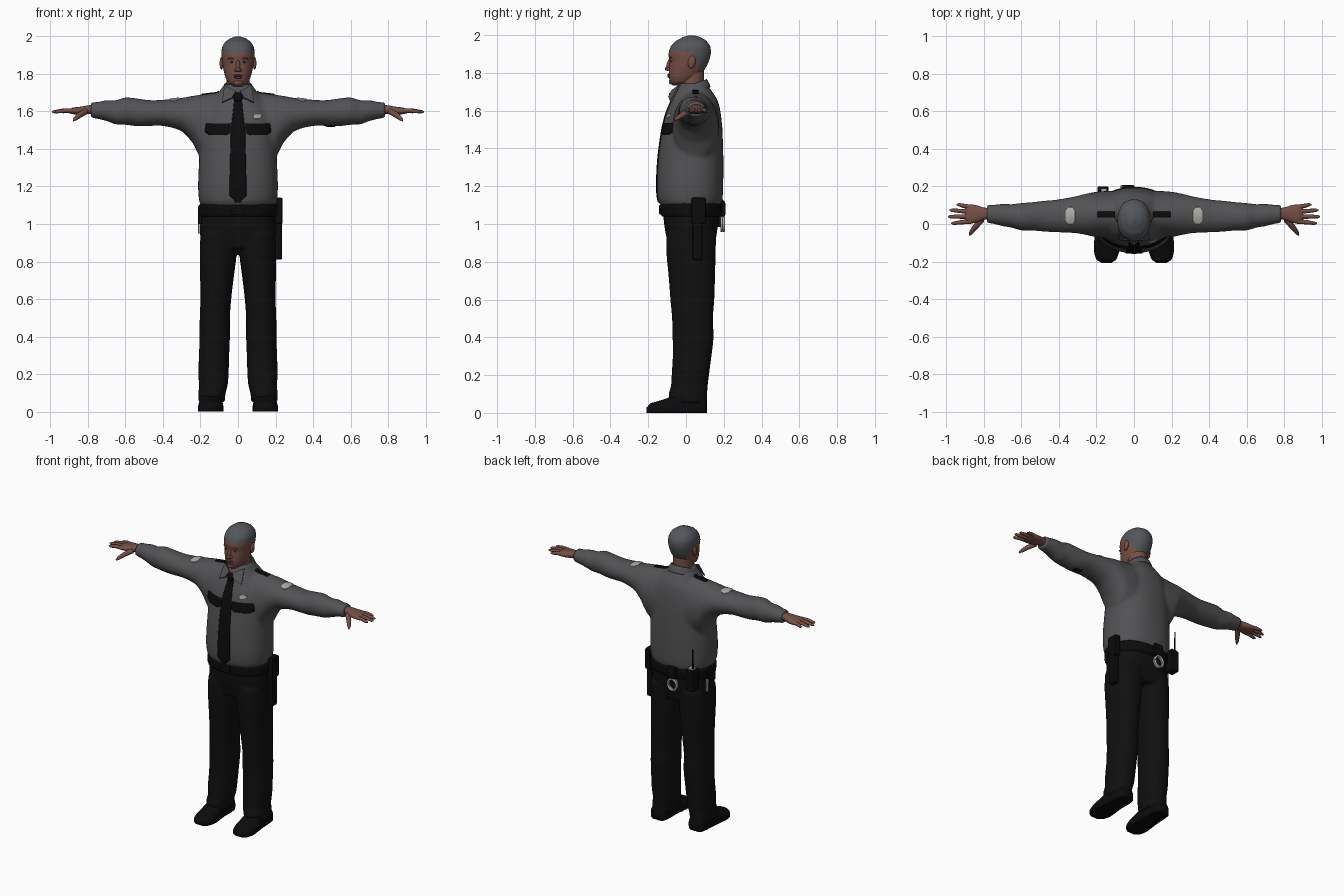
import bpy, bmesh, math
from mathutils import Matrix, Vector

if "Cube" in bpy.data.objects:
    bpy.data.objects.remove(bpy.data.objects["Cube"])


def material(name, r, g, b):
    m = bpy.data.materials.new(name)
    m.diffuse_color = (r, g, b, 1)
    m.use_nodes = True
    m.node_tree.nodes["Principled BSDF"].inputs["Base Color"].default_value = m.diffuse_color
    return m


SHIRT = material("shirt_grey", .085, .085, .09)
TROUSER = material("trouser_black", .005, .005, .005)
BLACK = material("gear_black", .0035, .0035, .004)
SKIN = material("skin_brown", .18, .078, .06)
LIP = material("lip_brown", .12, .045, .04)
HAIR = material("hair_grey", .085, .095, .105)
SILVER = material("silver", .4, .4, .4)
PATCH = material("patch_pale", .42, .42, .38)
EYE = material("eye_white", .3, .27, .25)


def finish(name, bm, mats, mirror=False, smooth=True):
    bmesh.ops.recalc_face_normals(bm, faces=bm.faces)
    me = bpy.data.meshes.new(name)
    bm.to_mesh(me)
    bm.free()
    for m in mats:
        me.materials.append(m)
    for p in me.polygons:
        p.use_smooth = smooth
    ob = bpy.data.objects.new(name, me)
    bpy.context.collection.objects.link(ob)
    if mirror:
        ob.modifiers.new("mirror", 'MIRROR').use_clip = False
    return ob


def loft(bm, axis, sections, power=2.0, seg=32, steps=4, floor=None, caps=True):
    """Smooth skin through sections (t, a_min, a_max, b_min, b_max) along an axis."""
    S, rows = sections, []
    for i in range(len(S) - 1):
        p0, p1, p2, p3 = S[max(i - 1, 0)], S[i], S[i + 1], S[min(i + 2, len(S) - 1)]
        for k in range(steps):
            u = k / steps
            row = [.5 * (2 * b + (c - a) * u + (2 * a - 5 * b + 4 * c - d) * u * u
                         + (3 * b - a - 3 * c + d) * u ** 3) for a, b, c, d in zip(p0, p1, p2, p3)]
            row[0] = p1[0] + (p2[0] - p1[0]) * u
            rows.append(row)
    rows.append(S[-1])
    rings = []
    for t, a0, a1, b0, b1 in rows:
        ring = []
        for k in range(seg):
            c, s = math.cos(2 * math.pi * k / seg), math.sin(2 * math.pi * k / seg)
            a = (a0 + a1) / 2 + (a1 - a0) / 2 * math.copysign(abs(c) ** (2 / power), c)
            b = (b0 + b1) / 2 + (b1 - b0) / 2 * math.copysign(abs(s) ** (2 / power), s)
            co = {'x': (t, a, b), 'y': (a, t, b), 'z': (a, b, t)}[axis]
            if floor is not None:
                co = (co[0], co[1], max(co[2], floor))
            ring.append(bm.verts.new(co))
        rings.append(ring)
    for r, q in zip(rings, rings[1:]):
        for k in range(seg):
            n = (k + 1) % seg
            bm.faces.new((r[k], r[n], q[n], q[k]))
    if caps:
        bm.faces.new(rings[0])
        bm.faces.new(rings[-1])
    return bm


def fuse(ob, voxel):
    r = ob.modifiers.new("fuse", 'REMESH')
    r.mode, r.voxel_size, r.use_smooth_shade = 'VOXEL', voxel, True
    s = ob.modifiers.new("relax", 'SMOOTH')
    s.factor, s.iterations = .5, 4


def ball(name, loc, size, mat, mirror=False, tilt=0):
    bm = bmesh.new()
    m = Matrix.Translation(loc) @ Matrix.Rotation(tilt, 4, 'X') @ Matrix.Diagonal((*size, 1))
    bmesh.ops.create_uvsphere(bm, u_segments=16, v_segments=10, radius=1, matrix=m)
    return finish(name, bm, [mat], mirror)


def box(name, lo, hi, mat, bevel=.008):
    bm = bmesh.new()
    lo, hi = Vector(lo), Vector(hi)
    bmesh.ops.create_cube(bm, size=1, matrix=Matrix.Translation((lo + hi) / 2) @ Matrix.Diagonal((*(hi - lo), 1)))
    bmesh.ops.bevel(bm, geom=bm.edges[:], offset=bevel, segments=2, affect='EDGES', profile=.5)
    return finish(name, bm, [mat], smooth=False)


def tubes(name, paths, mat, mirror=False):
    """Round tapered tubes through points (x, y, z, radius)."""
    cu = bpy.data.curves.new(name, 'CURVE')
    cu.dimensions, cu.bevel_depth, cu.bevel_resolution, cu.use_fill_caps = '3D', 1, 3, True
    cu.materials.append(mat)
    for path in paths:
        sp = cu.splines.new('POLY')
        sp.points.add(len(path) - 1)
        sp.use_smooth = True
        for pt, (x, y, z, r) in zip(sp.points, path):
            pt.co, pt.radius = (x, y, z, 1), r
    ob = bpy.data.objects.new(name, cu)
    bpy.context.collection.objects.link(ob)
    bpy.ops.object.select_all(action='DESELECT')
    ob.select_set(True)
    bpy.context.view_layer.objects.active = ob
    bpy.ops.object.convert(target='MESH')
    if mirror:
        bpy.context.object.modifiers.new("mirror", 'MIRROR')


def plate(name, rows, axis, mat, mirror=False, thick=.009):
    """Thin cloth plate of rows (v, u_min, u_max), laid on the shirt along an axis."""
    bm, grid = bmesh.new(), []
    for (v0, a0, b0), (v1, a1, b1) in zip(rows, rows[1:]):
        for j in range(7):
            f = j / 6
            v, a, b = v0 + (v1 - v0) * f, a0 + (a1 - a0) * f, b0 + (b1 - b0) * f
            us = [a + (b - a) * i / 8 for i in range(9)]
            grid.append([bm.verts.new((u, -.6, v) if axis == 'y' else (u, v, 2.2)) for u in us])
    for r, q in zip(grid, grid[1:]):
        for i in range(8):
            bm.faces.new((r[i], r[i + 1], q[i + 1], q[i]))
    bmesh.ops.remove_doubles(bm, verts=bm.verts, dist=1e-5)
    ob = finish(name, bm, [mat], mirror)
    w = ob.modifiers.new("lay", 'SHRINKWRAP')
    w.target, w.wrap_method = shirt, 'PROJECT'
    w.use_project_y, w.use_project_z = axis == 'y', axis == 'z'
    w.use_positive_direction, w.use_negative_direction = axis == 'y', axis == 'z'
    s = ob.modifiers.new("thickness", 'SOLIDIFY')
    s.thickness, s.offset = thick, 0


# Shirt: trunk and both sleeves fused into one skin
bm = loft(bmesh.new(), 'z', [
    (1.085, -.19, .19, -.125, .175), (1.12, -.207, .207, -.148, .192), (1.2, -.213, .213, -.155, .197),
    (1.35, -.207, .207, -.148, .198), (1.5, -.2, .2, -.128, .193), (1.58, -.19, .19, -.108, .185),
    (1.65, -.15, .15, -.08, .17), (1.7, -.105, .105, -.06, .14), (1.745, -.075, .075, -.04, .11)], 2.3)
sleeve = [(0, -.03, .14, 1.3, 1.69), (.1, -.07, .175, 1.31, 1.70), (.2, -.07, .172, 1.35, 1.69),
          (.24, -.062, .165, 1.43, 1.683), (.3, -.05, .15, 1.495, 1.672), (.4, -.045, .132, 1.522, 1.662),
          (.47, -.042, .125, 1.522, 1.66), (.53, -.036, .118, 1.52, 1.668), (.6, -.035, .112, 1.528, 1.675),
          (.65, -.02, .106, 1.53, 1.66), (.7, -.012, .108, 1.548, 1.66), (.75, 0, .103, 1.56, 1.65),
          (.785, .003, .103, 1.565, 1.65)]
for s in (1, -1):
    loft(bm, 'x', [(s * t, *r) for t, *r in sleeve])
shirt = finish("shirt", bm, [SHIRT])
fuse(shirt, .012)

# Trousers: hips and legs fused
bm = loft(bmesh.new(), 'z', [(.87, -.19, .19, -.09, .15), (.95, -.203, .203, -.108, .163),
                             (1.02, -.2, .2, -.118, .172), (1.09, -.193, .193, -.122, .172)], 2.4)
leg = [(.05, .07, .21, -.085, .11), (.1, .066, .211, -.092, .112), (.14, .055, .207, -.08, .115),
       (.2, .05, .212, -.076, .122), (.3, .047, .208, -.07, .135), (.4, .043, .205, -.071, .146),
       (.5, .043, .204, -.074, .143), (.6, .036, .2, -.083, .15), (.72, .022, .202, -.092, .154),
       (.85, .006, .204, -.104, .157), (.95, .004, .2, -.105, .16)]
for s in (1, -1):
    loft(bm, 'z', [(t, *sorted((s * a, s * b)), c, d) for t, a, b, c, d in leg], 2.3)
fuse(finish("trousers", bm, [TROUSER]), .01)

# Belt and buckle
finish("belt", loft(bmesh.new(), 'z', [(1.04, -.204, .204, -.127, .182), (1.05, -.208, .208, -.132, .186),
                                       (1.1, -.208, .208, -.134, .188), (1.108, -.2, .2, -.128, .182)], 2.4), [BLACK])
box("buckle", (-.035, -.142, 1.05), (.035, -.125, 1.1), BLACK, .004)

# Shoes
finish("shoes", loft(bmesh.new(), 'y', [
    (.112, .105, .175, -.02, .06), (.1, .09, .195, -.03, .09), (.05, .085, .2, -.04, .11), (-.03, .085, .205, -.04, .11),
    (-.09, .078, .212, -.04, .082), (-.15, .08, .212, -.04, .062), (-.19, .095, .2, -.03, .05),
    (-.208, .12, .175, -.01, .03)], 2.5, floor=0), [BLACK], True)

# Hands
finish("palms", loft(bmesh.new(), 'x', [
    (.76, .025, .085, 1.585, 1.635), (.8, .022, .088, 1.586, 1.632), (.84, .008, .1, 1.583, 1.625),
    (.88, .002, .104, 1.585, 1.62), (.9, .01, .098, 1.59, 1.612)], 2.4, 20), [SKIN], True)
fingers = []
for y0, y1, x1 in ((.09, .103, .945), (.066, .073, .982), (.04, .039, .992), (.014, .004, .975)):
    ym = (y0 + y1) / 2
    fingers.append([(.87, y0, 1.603, .013), ((.87 + x1) / 2, ym, 1.604, .0115),
                    (x1 - .012, y1, 1.598, .009), (x1, y1, 1.597, .003)])
fingers.append([(.81, .025, 1.6, .016), (.845, -.015, 1.58, .015), (.868, -.045, 1.56, .011), (.877, -.06, 1.55, .004)])
tubes("fingers", fingers, SKIN, True)

# Neck and head, with the hair coloured above a sloping hairline
finish("neck", loft(bmesh.new(), 'z', [(1.66, -.068, .068, -.04, .1), (1.74, -.062, .062, -.035, .095),
                                       (1.82, -.06, .06, -.02, .095)]), [SKIN])
bm = loft(bmesh.new(), 'z', [
    (1.733, -.022, .022, -.072, -.02), (1.75, -.05, .05, -.084, .035), (1.78, -.066, .066, -.091, .07),
    (1.82, -.077, .077, -.09, .1), (1.86, -.084, .084, -.088, .12), (1.9, -.088, .088, -.092, .131),
    (1.94, -.085, .085, -.08, .128), (1.97, -.068, .068, -.053, .108), (1.99, -.04, .04, -.015, .075),
    (1.999, -.012, .012, .012, .045)], 2.15, 48, 6)
for f in bm.faces:
    c = f.calc_center_median()
    f.material_index = int(c.z > 1.912 - max(0, c.y - .035) * 2.3)
finish("head", bm, [SKIN, HAIR])
ball("nose_bridge", (0, -.091, 1.845), (.011, .012, .03), SKIN, tilt=-.25)
ball("nose_tip", (0, -.098, 1.822), (.014, .014, .011), SKIN)
ball("nostrils", (.013, -.091, 1.819), (.009, .01, .008), SKIN, True)
ball("upper_lip", (0, -.089, 1.791), (.026, .01, .006), LIP)
ball("lower_lip", (0, -.089, 1.781), (.022, .01, .007), LIP)
ball("chin", (0, -.077, 1.753), (.026, .014, .015), SKIN)
ball("eyes", (.033, -.078, 1.863), (.013, .006, .005), EYE, True)
ball("pupils", (.033, -.083, 1.863), (.005, .003, .005), BLACK, True)
ball("eyebrows", (.034, -.081, 1.882), (.02, .008, .004), HAIR, True)
ball("ears", (.088, .03, 1.857), (.01, .02, .034), SKIN, True, tilt=-.15)

# Collar band sloping down to the front, with two pointed flaps
bm = loft(bmesh.new(), 'z', [(1.685, -.095, .095, -.062, .13), (1.72, -.083, .083, -.056, .118),
                             (1.735, -.075, .075, -.05, .11)], caps=False)
for v in bm.verts:
    v.co.z += (v.co.y - .02) * .36
finish("collar", bm, [SHIRT]).modifiers.new("thickness", 'SOLIDIFY').thickness = .008
bm = bmesh.new()
bm.faces.new([bm.verts.new(p) for p in ((.01, -.07, 1.705), (.07, -.03, 1.735), (.082, -.078, 1.645), (.03, -.088, 1.67))])
finish("collar_flaps", bm, [SHIRT], True, False).modifiers.new("thickness", 'SOLIDIFY').thickness = .008

# Tie and cloth details laid on the shirt
plate("tie", [(1.67, -.02, .02), (1.62, -.024, .024), (1.5, -.038, .038), (1.2, -.045, .045),
              (1.15, -.044, .044), (1.115, -.01, .01)], 'y', BLACK)
ball("tie_knot", (0, -.075, 1.675), (.026, .017, .026), BLACK)
plate("pocket_flaps", [(1.535, .04, .17), (1.49, .04, .175), (1.474, .06, .15)], 'y', BLACK, True)
plate("badge", [(1.582, .085, .122), (1.572, .08, .125), (1.56, .085, .11)], 'y', SILVER)
plate("shoulder_straps", [(.035, .1, .195), (.065, .1, .195)], 'z', BLACK, True)
plate("sleeve_patches", [(.0, .33, .35), (.015, .315, .365), (.07, .315, .365), (.088, .328, .352)], 'z', PATCH, True)
box("sleeve_clip", (.465, .02, 1.518), (.52, .06, 1.545), BLACK, .004)

# Belt gear: holster, radio, handcuffs, pouch and keys
box("holster", (.195, .035, .81), (.235, .088, 1.08), BLACK)
box("holster_top", (.195, .03, 1.0), (.238, .105, 1.14), BLACK)
box("radio", (-.195, .135, .985), (-.135, .2, 1.13), BLACK)
box("radio_cap", (-.185, .15, 1.13), (-.145, .19, 1.138), SILVER, .002)
tubes("radio_antenna", [[(-.178, .178, 1.1, .006), (-.178, .182, 1.27, .004)]], BLACK)
box("cuff_case", (-.062, .17, 1.04), (.0, .208, 1.12), BLACK)
for i, y in enumerate((.188, .2)):
    ring = [(-.035 + .032 * math.cos(a * math.pi / 12), y, 1.0 + .037 * math.sin(a * math.pi / 12), .0065)
            for a in range(25)]
    tubes("handcuff_%d" % (i + 1), [ring], SILVER)
box("belt_pouch", (-.212, -.02, 1.0), (-.19, .06, 1.1), BLACK, .006)
box("keys", (-.212, .06, .95), (-.2, .08, 1.03), SILVER, .003)
